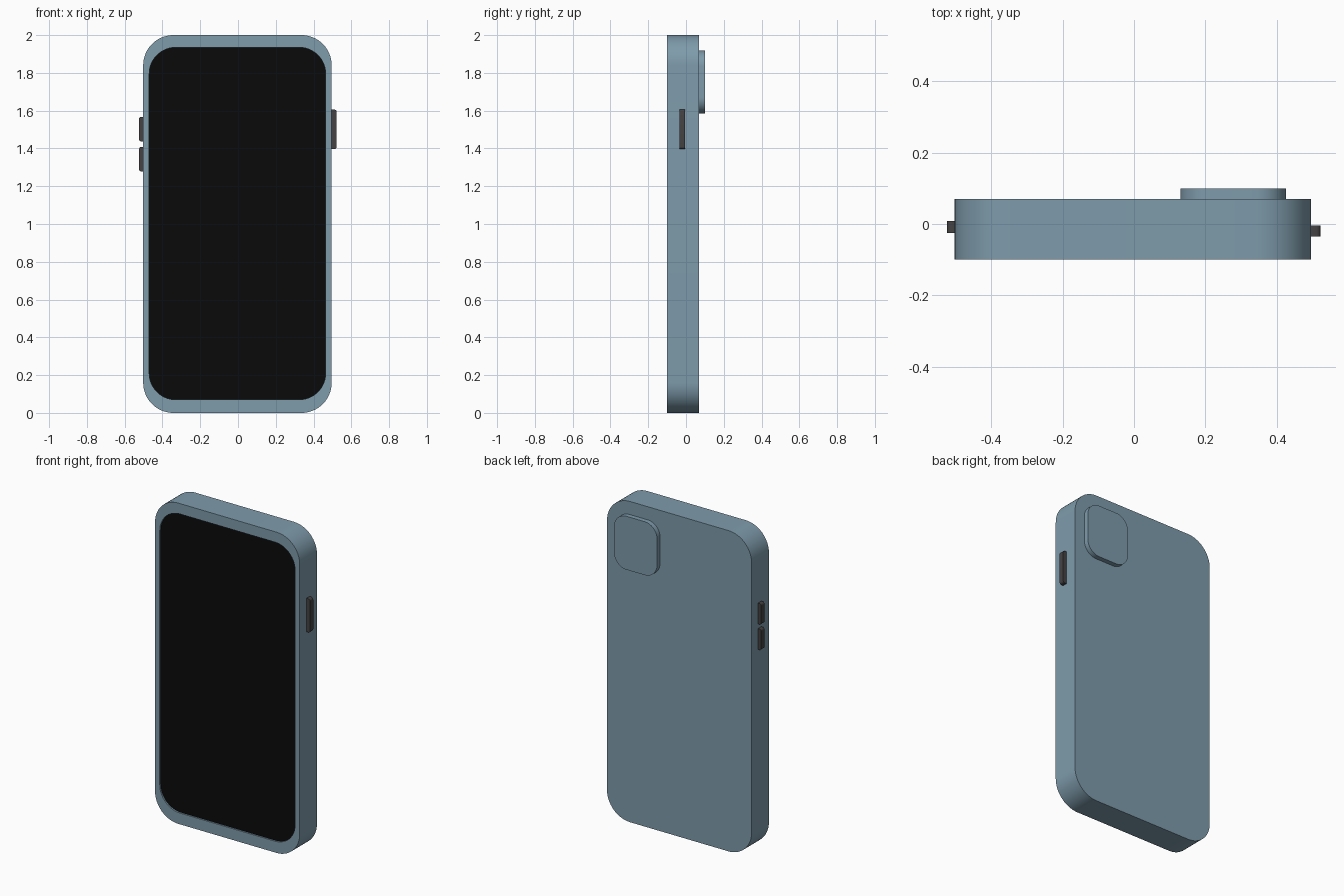
import bpy, bmesh, math
from mathutils import Matrix, Vector

if "Cube" in bpy.data.objects:
    bpy.data.objects.remove(bpy.data.objects["Cube"])


def material(name, color):
    m = bpy.data.materials.new(name)
    m.diffuse_color = (*color, 1)
    m.use_nodes = True
    m.node_tree.nodes["Principled BSDF"].inputs["Base Color"].default_value = m.diffuse_color
    return m


blue = material("case_blue", (0.21, 0.33, 0.41))
black = material("glass_black", (0.003, 0.003, 0.003))
dark = material("button_dark", (0.06, 0.055, 0.055))


def rounded_rect(x0, x1, z0, z1, r, steps=16):
    """Points of a rounded rectangle in the xz plane."""
    corners = [(x1 - r, z1 - r), (x0 + r, z1 - r), (x0 + r, z0 + r), (x1 - r, z0 + r)]
    pts = []
    for q, (cx, cz) in enumerate(corners):
        for i in range(steps + 1):
            a = math.pi / 2 * (q + i / steps)
            pts.append((cx + r * math.cos(a), cz + r * math.sin(a)))
    return pts


def loft(name, sections, mat):
    """Skin a list of (profile, y) sections and cap both ends."""
    bm = bmesh.new()
    loops = [[bm.verts.new((x, y, z)) for x, z in prof] for prof, y in sections]
    n = len(loops[0])
    for a, b in zip(loops, loops[1:]):
        for i in range(n):
            j = (i + 1) % n
            bm.faces.new((a[i], a[j], b[j], b[i]))
    bm.faces.new(loops[0])
    bm.faces.new(loops[-1])
    bmesh.ops.recalc_face_normals(bm, faces=bm.faces)
    mesh = bpy.data.meshes.new(name)
    bm.to_mesh(mesh)
    bm.free()
    mesh.materials.append(mat)
    obj = bpy.data.objects.new(name, mesh)
    bpy.context.collection.objects.link(obj)
    bpy.ops.object.select_all(action='DESELECT')
    obj.select_set(True)
    bpy.context.view_layer.objects.active = obj
    bpy.ops.object.shade_smooth_by_angle(angle=math.radians(30))
    return obj


# Case with a shallow recess in the front
outer = rounded_rect(-0.502, 0.496, 0, 2, 0.16)
inner = rounded_rect(-0.47, 0.464, 0.07, 1.935, 0.14)
loft("case", [(outer, 0.07), (outer, -0.10), (inner, -0.10), (inner, -0.085)], blue)

# Screen set into the recess
loft("screen", [(inner, -0.08), (inner, -0.09)], black)

# Raised camera plate on the back
plate = rounded_rect(0.13, 0.426, 1.585, 1.918, 0.085)
loft("camera_plate", [(plate, 0.06), (plate, 0.10)], blue)


# Side buttons, softened at their outer corners
def button(name, x0, x1, y0, y1, z0, z1):
    prof = rounded_rect(x0, x1, z0, z1, 0.012, 5)
    loft(name, [(prof, y0), (prof, y1)], dark)


button("power_button", 0.47, 0.522, -0.035, -0.004, 1.397, 1.606)
button("volume_up_button", -0.524, -0.475, -0.025, 0.008, 1.437, 1.567)
button("volume_down_button", -0.524, -0.475, -0.025, 0.008, 1.278, 1.408)
